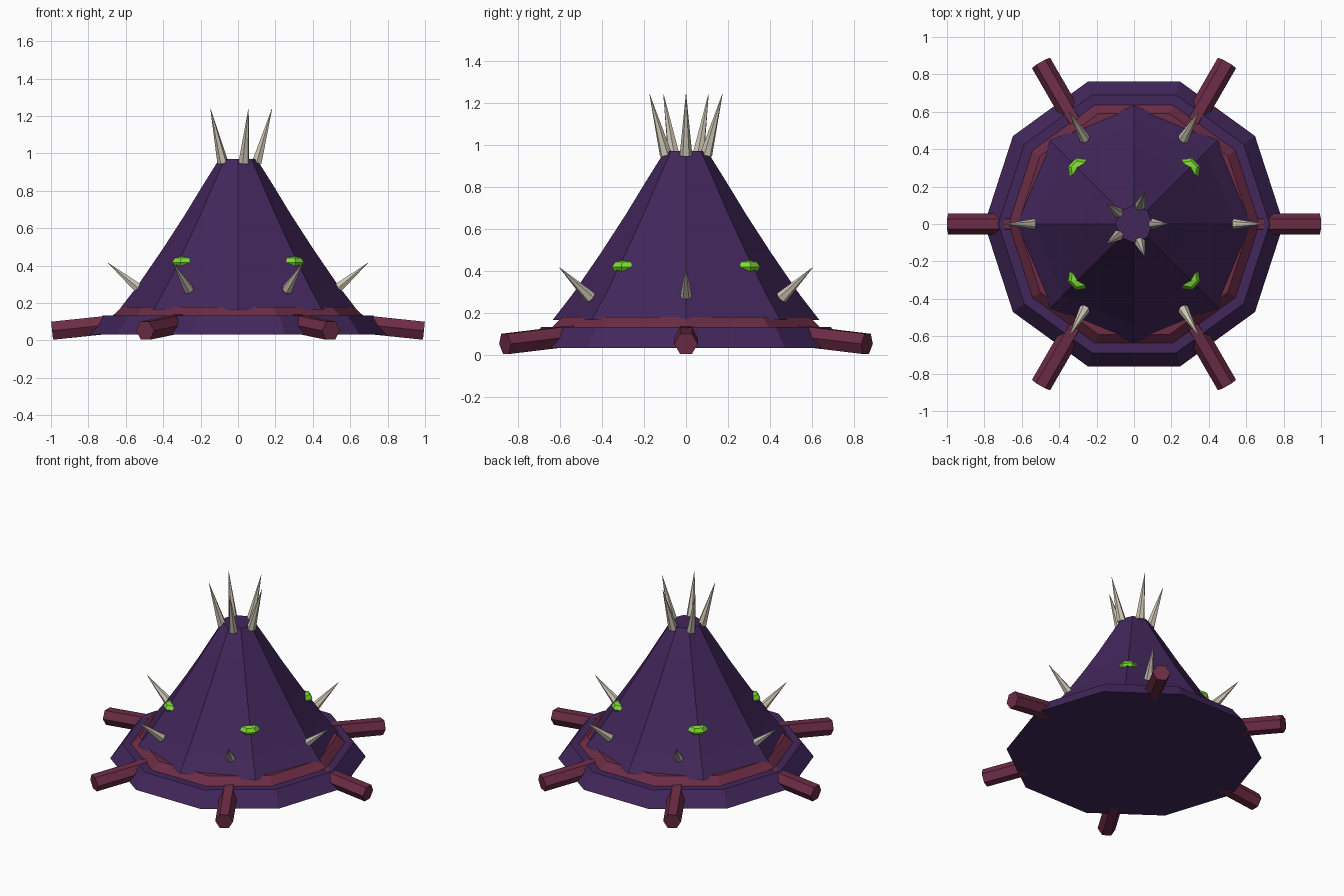
import bpy, bmesh, math
from mathutils import Vector, Matrix

if "Cube" in bpy.data.objects:
    bpy.data.objects.remove(bpy.data.objects["Cube"])


def material(name, rgb):
    m = bpy.data.materials.new(name)
    m.diffuse_color = (*rgb, 1)
    m.use_nodes = True
    m.node_tree.nodes["Principled BSDF"].inputs["Base Color"].default_value = m.diffuse_color
    return m


PURPLE = material("purple_hide", (0.055, 0.02, 0.105))
RED = material("red_flesh", (0.15, 0.025, 0.06))
BONE = material("bone", (0.6, 0.55, 0.45))
GREEN = material("green_glow", (0.2, 0.7, 0.03))


def finish(name, bm, mat):
    bmesh.ops.recalc_face_normals(bm, faces=bm.faces[:])
    me = bpy.data.meshes.new(name)
    bm.to_mesh(me)
    bm.free()
    ob = bpy.data.objects.new(name, me)
    bpy.context.collection.objects.link(ob)
    me.materials.append(mat)
    return ob


def lathe(name, profile, sides, mat):
    """Faceted solid from (radius, z) rings, capped at both ends."""
    bm = bmesh.new()
    rings = []
    for r, z in profile:
        rings.append([bm.verts.new((r * math.cos(2 * math.pi * i / sides),
                                    r * math.sin(2 * math.pi * i / sides), z))
                      for i in range(sides)])
    for a, b in zip(rings, rings[1:]):
        for i in range(sides):
            j = (i + 1) % sides
            bm.faces.new((a[i], a[j], b[j], b[i]))
    bm.faces.new(rings[0])
    bm.faces.new(rings[-1])
    return finish(name, bm, mat)


def rod(name, p0, p1, r0, r1, sides, angle, mat):
    """Tapered rod between two (radius, z) points, turned about z by angle."""
    a, b = Vector((p0[0], 0, p0[1])), Vector((p1[0], 0, p1[1]))
    d = (b - a).normalized()
    side = Vector((0, 1, 0))
    frame = Matrix((side, d.cross(side), d)).transposed().to_4x4()
    bm = bmesh.new()
    bmesh.ops.create_cone(bm, cap_ends=True, segments=sides, radius1=r0,
                          radius2=r1, depth=(b - a).length)
    # a corner of the section points along the local side axis
    first = max(bm.verts, key=lambda v: v.co.x + 1e-4 * v.co.y).co
    off = math.atan2(first.y, first.x)
    bm.transform(Matrix.Rotation(angle, 4, 'Z') @ Matrix.Translation((a + b) / 2)
                 @ frame @ Matrix.Rotation(-off, 4, 'Z'))
    return finish(name, bm, mat)


# Base ring, inner flesh and the eight-sided shell
lathe("base_plate", [(0.80, 0.033), (0.725, 0.132), (0.66, 0.132)], 10, PURPLE)
lathe("inner_flesh", [(0.77, 0.036), (0.62, 0.18)], 10, RED)
lathe("shell", [(0.635, 0.165), (0.54, 0.288), (0.405, 0.485), (0.285, 0.67),
                (0.20, 0.81), (0.10, 0.97)], 8, PURPLE)

# Six legs with a bone spike above each
for i in range(6):
    ang = math.radians(60 * i)
    rod(f"leg_{i + 1}", (0.60, 0.093), (0.994, 0.052), 0.056, 0.056, 6, ang, RED)
    rod(f"side_spike_{i + 1}", (0.525, 0.272), (0.695, 0.415), 0.03, 0.001, 6, ang, BONE)

# Crown of five spikes
for i in range(5):
    rod(f"crown_spike_{i + 1}", (0.10, 0.95), (0.182, 1.24), 0.03, 0.001, 6,
        math.radians(72 * i), BONE)

# Four glowing nodules on the diagonal shell edges
for i in range(4):
    bm = bmesh.new()
    bmesh.ops.create_uvsphere(bm, u_segments=6, v_segments=4, radius=1)
    bm.transform(Matrix.Rotation(math.radians(45 + 90 * i), 4, 'Z')
                 @ Matrix.Translation((0.42, 0, 0.417))
                 @ Matrix.Diagonal((0.055, 0.065, 0.035, 1)))
    finish(f"glow_nodule_{i + 1}", bm, GREEN)
